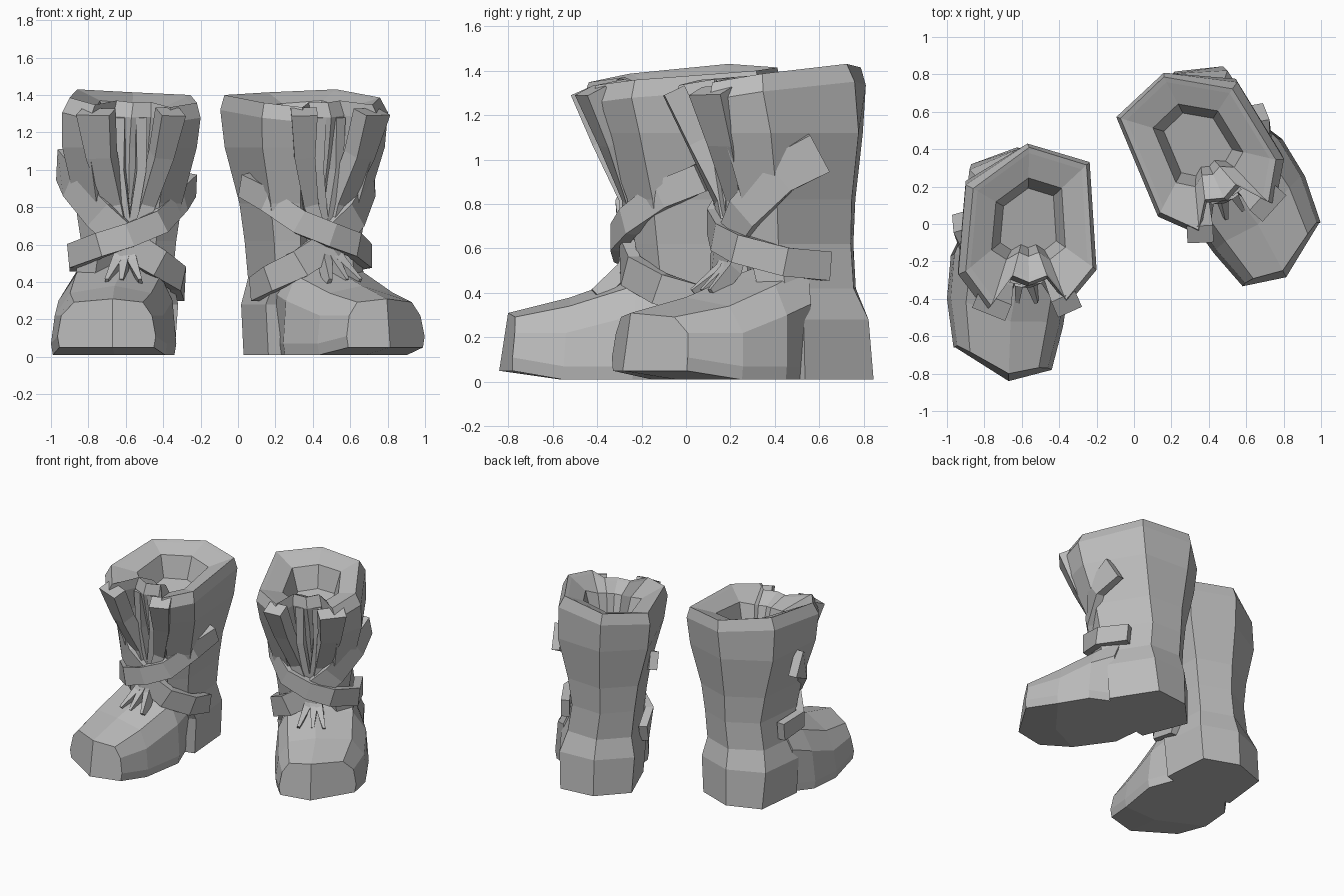
import bpy
import bmesh
from math import radians
from mathutils import Matrix, Vector

cube = bpy.data.objects.get("Cube")
if cube:
    bpy.data.objects.remove(cube, do_unlink=True)

# Single plain material
leather = bpy.data.materials.new("grey_leather")
leather.use_nodes = True
GREY = (0.5, 0.5, 0.5, 1)
leather.diffuse_color = GREY
leather.node_tree.nodes["Principled BSDF"].inputs["Base Color"].default_value = GREY

# The right boot is modelled in place; the left one is its mirrored, turned copy
PLACES = {
    "right": Matrix.Identity(4),
    "left": Matrix.Translation((-0.16, 0.17, 0))
    @ Matrix.Rotation(radians(26.4), 4, "Z")
    @ Matrix.Scale(-1, 4, (1, 0, 0)),
}
CENTRE = Vector((-0.57, 0.04, 0))


def loft(name, rings, ridge=None):
    """Skin closed rings, cap both ends (split along a ridge if given), once per boot."""
    for side, matrix in PLACES.items():
        bm = bmesh.new()
        loops = [[bm.verts.new(matrix @ Vector(p)) for p in ring] for ring in rings]
        for a, b in zip(loops, loops[1:]):
            for i in range(len(a)):
                j = (i + 1) % len(a)
                bm.faces.new((a[i], a[j], b[j], b[i]))
        for cap in (loops[0], loops[-1]):
            if ridge:
                low, high = ridge
                bm.faces.new(cap[low:high + 1])
                bm.faces.new(cap[high:] + cap[:low + 1])
            else:
                bm.faces.new(cap)
        bmesh.ops.recalc_face_normals(bm, faces=bm.faces)
        mesh = bpy.data.meshes.new(side + "_" + name)
        bm.to_mesh(mesh)
        bm.free()
        mesh.materials.append(leather)
        obj = bpy.data.objects.new(side + "_" + name, mesh)
        bpy.context.collection.objects.link(obj)


def band(name, path, start, end, thick):
    """Flat strip following a path around the leg, tapering from start to end width."""
    points = [Vector(p) for p in path]
    last = len(points) - 1
    rings = []
    for i, p in enumerate(points):
        along = (points[min(i + 1, last)] - points[max(i - 1, 0)]).normalized()
        out = p - CENTRE
        out.z = 0
        out = (out - along * out.dot(along)).normalized()
        half = out.cross(along) * (start + (end - start) * i / last) / 2
        depth = out * thick / 2
        rings.append([p + half + depth, p - half + depth, p - half - depth, p + half - depth])
    loft(name, rings)


# Shaft: one outline with a pleated front, fitted to each level
OUTLINE = [(.5, 1), (.95, .77), (1, -.5), (.79, -.88), (.64, -.6), (.5, -.68),
           (.37, -.6), (.2, -.95), (0, -.55)]
LEVELS = [  # height, outer x, inner x, back, front, outer back corner
    (.01, -.91, -.34, .41, .08, .32),
    (.28, -.92, -.32, .4, .1, .29),
    (.42, -.87, -.35, .36, .22, .24),
    (.62, -.84, -.33, .36, .26, .24),
    (.82, -.87, -.3, .37, .3, .23),
    (1.12, -.94, -.22, .41, .42, .23),
    (1.35, -.94, -.2, .43, .49, .21),
    (1.43, -.9, -.22, .41, .46, .19),
]


def shaft_ring(z, outer, inner, back, front, corner):
    drop = .08 if z > 1.2 else 0
    ring = [(outer + (inner - outer) * u, v * (back if v > 0 else front),
             z - drop * (max(0, -v) + u * .4)) for u, v in OUTLINE]
    return ring + [(outer + .04, corner, z)]


rings = [shaft_ring(*level) for level in LEVELS]
rim = rings[-1]
# Sloping rim and sunken six-sided opening
for scale, sink, front in ((.92, .01, -1), (.58, .06, -.19), (.44, .22, -.14)):
    rings.append([((x - CENTRE.x) * scale + CENTRE.x,
                   max((y - .02) * scale + .02, front), z - sink) for x, y, z in rim])
loft("boot_shaft", rings)

# Foot: arched sections from the toe back into the shaft, tucked in ahead of the heel
SECTIONS = [  # outer x y, middle x y, inner x y, bottom, shoulder, top, tuck
    (-.965, -.66, -.67, -.84, -.44, -.78, .05, .25, .31, .01),
    (-1, -.4, -.66, -.56, -.38, -.55, .01, .25, .38, .01),
    (-.98, -.17, -.61, -.28, -.33, -.24, .01, .33, .48, .01),
    (-.92, -.02, -.6, 0, -.35, -.03, .01, .38, .58, .07),
]
foot = []
for ox, oy, mx, my, ix, iy, low, mid, top, tuck in SECTIONS:
    high = mid + (top - mid) * .7
    oqx, oqy = ox + (mx - ox) * .3, oy + (my - oy) * .3
    iqx, iqy = ix + (mx - ix) * .3, iy + (my - iy) * .3
    foot.append([(ox + tuck, oy, low), (ox + tuck - .01, oy, low + .06),
                 (ox + .02, oy + .01, mid - .03), (oqx, oqy + .03, high),
                 (mx, my + .04, top), (iqx, iqy + .03, high), (ix - .02, iy + .01, mid - .03),
                 (ix - tuck + .01, iy, low + .06), (ix - tuck, iy, low), (mx, my, low)])
loft("boot_foot", foot, ridge=(4, 9))

# Crossed straps
band("upper_strap", [(-.87, .09, .52), (-.88, -.13, .54), (-.73, -.29, .6), (-.58, -.31, .65),
                     (-.42, -.26, .72), (-.31, -.11, .84), (-.25, .07, .92)], .13, .13, .06)
band("lower_strap", [(-.32, .08, .36), (-.32, -.12, .42), (-.43, -.25, .5), (-.58, -.27, .6),
                     (-.74, -.26, .76), (-.88, -.16, .93), (-.94, .01, 1.03)], .13, .19, .06)

# Turned-out lapels and gathered pleats on the front
band("outer_lapel", [(-.76, -.44, 1.31), (-.73, -.35, 1.08), (-.66, -.24, .82),
                     (-.6, -.23, .58)], .19, .05, .1)
band("inner_lapel", [(-.36, -.43, 1.31), (-.41, -.33, 1.08), (-.49, -.23, .82),
                     (-.57, -.23, .58)], .14, .05, .1)
for x in (-.63, -.52):
    band("front_pleat", [(x, -.29, 1.28), (x, -.27, 1), (-.58, -.23, .6)], .06, .04, .06)
for x in (-.7, -.62, -.52):
    band("ankle_pleat", [(-.6, -.23, .6), ((x - .6) / 2, -.28, .5), (x, -.4, .39)], .08, .02, .07)
